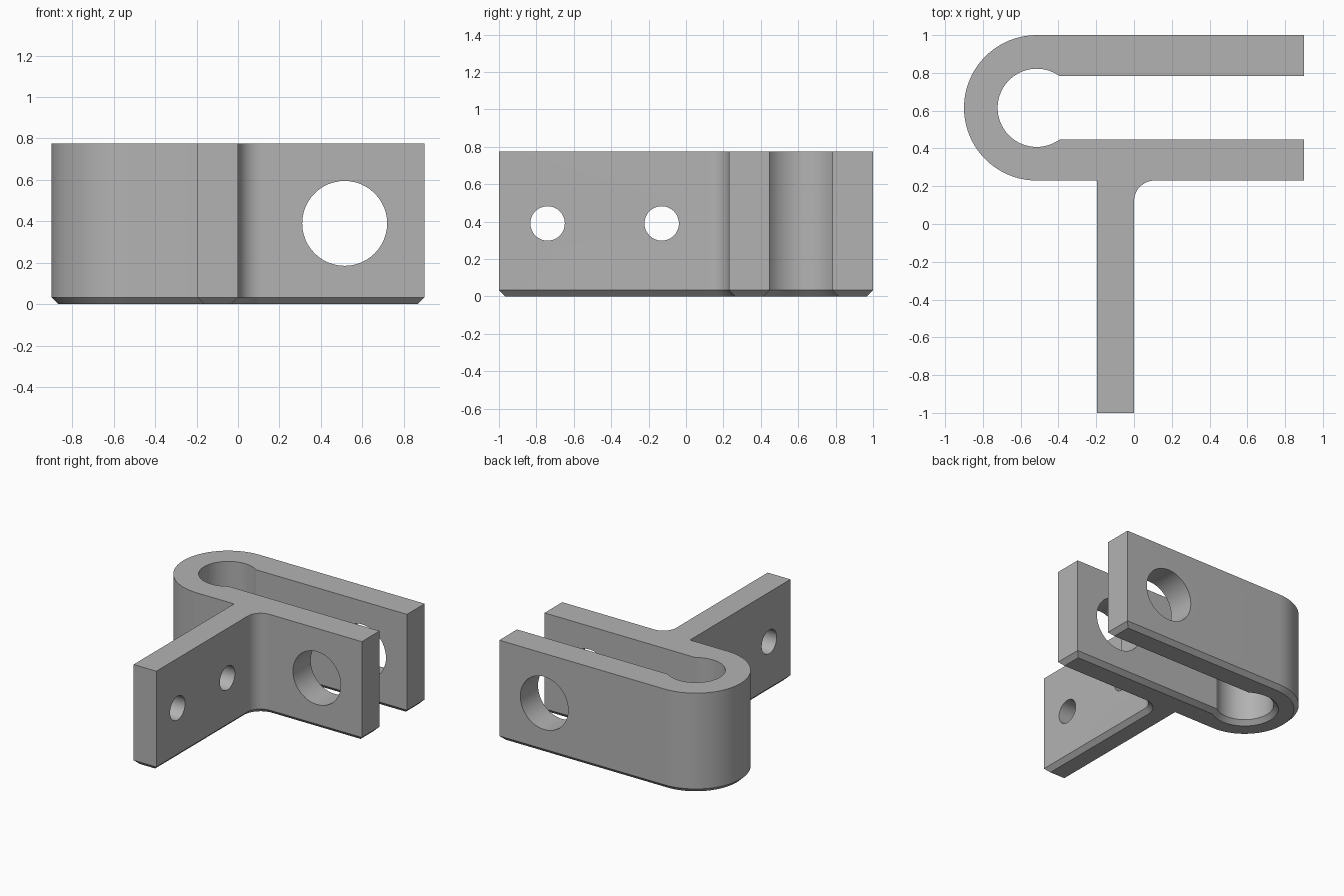
import bpy
import bmesh
from math import sin, cos, asin, radians, pi
from mathutils import Vector, Matrix

cube = bpy.data.objects.get("Cube")
if cube:
    bpy.data.objects.remove(cube, do_unlink=True)

HEIGHT, CHAMFER = 0.775, 0.033
LOOP = Vector((-0.515, 0.615))      # centre of the rounded end
OUTER, INNER, SLOT = 0.385, 0.207, 0.168
ARM_END, STEM_LEFT, FILLET = 0.9, -0.195, 0.11

grey = bpy.data.materials.new("plain grey")
grey.use_nodes = True
colour = (0.45, 0.45, 0.45, 1)
grey.diffuse_color = colour
grey.node_tree.nodes["Principled BSDF"].inputs["Base Color"].default_value = colour


def arc(centre, radius, start, end, steps):
    """Points along an arc, angles in radians."""
    angles = [start + (end - start) * i / steps for i in range(steps + 1)]
    return [Vector((centre[0] + radius * cos(a), centre[1] + radius * sin(a))) for a in angles]


def inset(points, amount):
    """Mitred inward offset of an anticlockwise outline."""
    result = []
    for i, p in enumerate(points):
        a = (p - points[i - 1]).normalized()
        b = (points[(i + 1) % len(points)] - p).normalized()
        na, nb = Vector((-a.y, a.x)), Vector((-b.y, b.x))
        result.append(p + (na + nb) * amount / (1 + na.dot(nb)))
    return result


# Plan outline, anticlockwise: stem, fillet, front arm, slot, back arm, rounded end
front_y = LOOP.y - OUTER
mouth = asin(SLOT / INNER)
outline = [Vector((STEM_LEFT, -1)), Vector((0, -1))]
outline += arc((FILLET, front_y - FILLET), FILLET, pi, pi / 2, 12)
outline += [Vector((ARM_END, front_y)), Vector((ARM_END, LOOP.y - SLOT))]
outline += arc(LOOP, INNER, -mouth, mouth - 2 * pi, 48)
outline += [Vector((ARM_END, LOOP.y + SLOT)), Vector((ARM_END, LOOP.y + OUTER))]
outline += arc(LOOP, OUTER, pi / 2, 3 * pi / 2, 40)
outline += [Vector((STEM_LEFT, front_y))]

# Bracket body with a chamfered lower rim
bm = bmesh.new()
levels = [(inset(outline, CHAMFER), 0), (outline, CHAMFER), (outline, HEIGHT)]
rings = [[bm.verts.new((p.x, p.y, z)) for p in pts] for pts, z in levels]
for low, high in zip(rings, rings[1:]):
    for i in range(len(low)):
        bm.faces.new((low[i - 1], low[i], high[i], high[i - 1]))
bm.faces.new(rings[-1])
bm.faces.new(rings[0][::-1])
mesh = bpy.data.meshes.new("clamp_bracket")
bm.to_mesh(mesh)
bm.free()
mesh.materials.append(grey)
bracket = bpy.data.objects.new("clamp_bracket", mesh)
bpy.context.collection.objects.link(bracket)


def drill(name, centre, radius, depth, axis):
    """Cut a round hole along the x or y axis."""
    cutter_mesh = bpy.data.meshes.new(name)
    turn = Matrix.Rotation(radians(90), 4, "Y" if axis == "x" else "X")
    bm = bmesh.new()
    bmesh.ops.create_cone(bm, cap_ends=True, segments=48, radius1=radius, radius2=radius,
                          depth=depth, matrix=Matrix.Translation(centre) @ turn)
    bm.to_mesh(cutter_mesh)
    bm.free()
    cutter_mesh.materials.append(grey)
    cutter = bpy.data.objects.new(name, cutter_mesh)
    cutter.hide_render = True
    bpy.context.collection.objects.link(cutter)
    mod = bracket.modifiers.new(name, "BOOLEAN")
    mod.operation, mod.solver, mod.object = "DIFFERENCE", "EXACT", cutter
    return cutter


# Pin hole through both arms, and two screw holes through the stem
mid_z = 0.39
cutters = [drill("pin_hole", (0.515, LOOP.y, mid_z), 0.205, 1, "y")]
for y in (-0.74, -0.13):
    cutters.append(drill("screw_hole", (STEM_LEFT / 2, y, mid_z), 0.092, 0.5, "x"))

bpy.ops.object.select_all(action="DESELECT")
bracket.select_set(True)
bpy.context.view_layer.objects.active = bracket
for mod in list(bracket.modifiers):
    bpy.ops.object.modifier_apply(modifier=mod.name)
for cutter in cutters:
    bpy.data.objects.remove(cutter, do_unlink=True)
bpy.ops.object.shade_smooth_by_angle(angle=radians(25))
